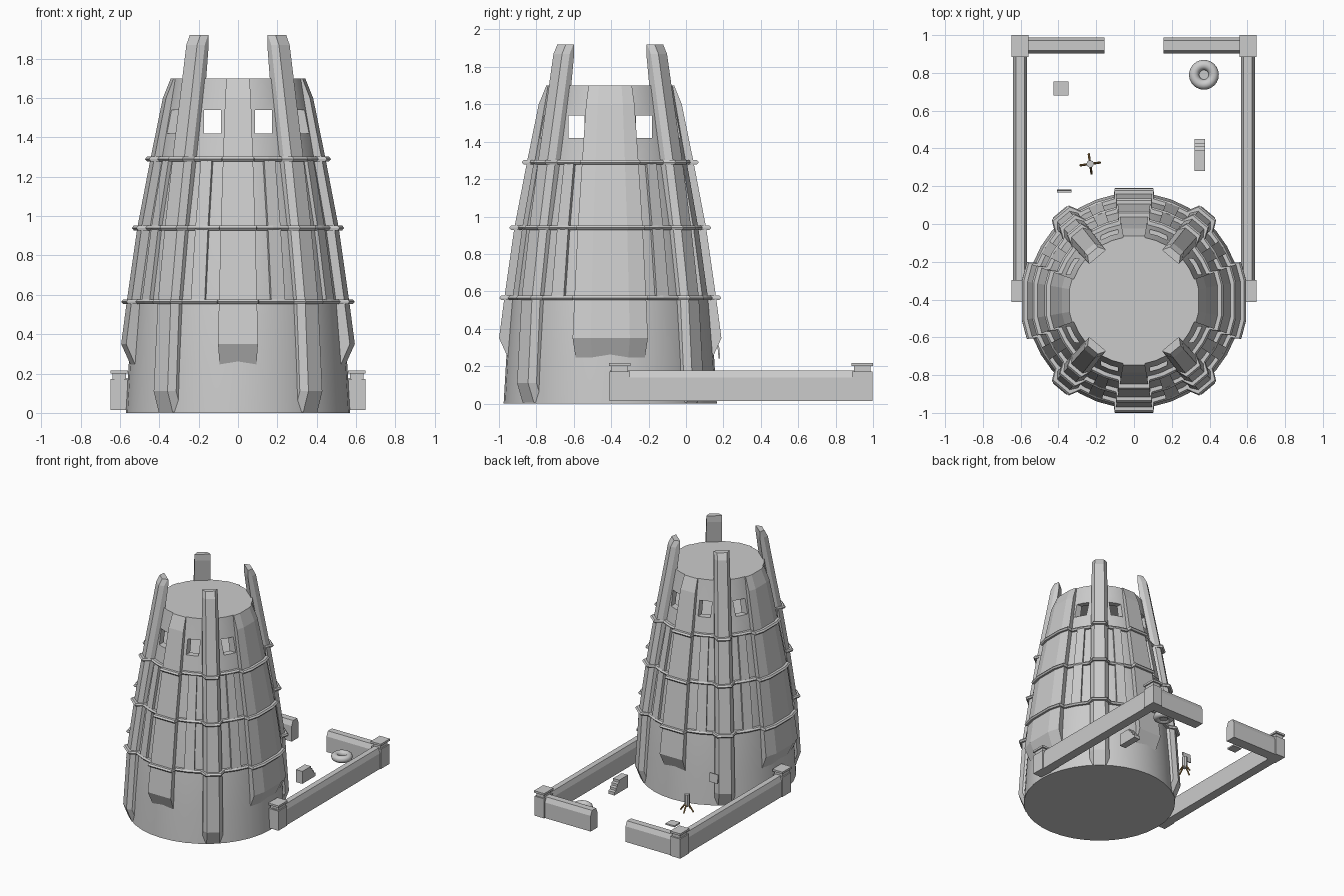
import bpy, bmesh
from math import sin, cos, radians, pi
from mathutils import Vector

if "Cube" in bpy.data.objects:
    bpy.data.objects.remove(bpy.data.objects["Cube"])

C = -0.405  # tower centre in y


def polar(a, r, z, t=0.0):
    """Point at a degrees round the tower from the front, t = sideways shift."""
    a = radians(a)
    return (r * sin(a) + t * cos(a), C - r * cos(a) + t * sin(a), z)


def loft(name, loops, wrap=False, smooth=False):
    """Skin closed loops of equal length; cap the ends, or wrap round."""
    bm = bmesh.new()
    rows = [[bm.verts.new(p) for p in lp] for lp in loops]
    n = len(rows[0])
    for i in range(len(rows) if wrap else len(rows) - 1):
        a, b = rows[i], rows[(i + 1) % len(rows)]
        for j in range(n):
            k = (j + 1) % n
            bm.faces.new((a[j], a[k], b[k], b[j]))
    if not wrap:
        bm.faces.new(rows[0][::-1])
        bm.faces.new(rows[-1])
    bmesh.ops.recalc_face_normals(bm, faces=bm.faces)
    me = bpy.data.meshes.new(name)
    bm.to_mesh(me)
    bm.free()
    ob = bpy.data.objects.new(name, me)
    bpy.context.collection.objects.link(ob)
    if smooth:
        bpy.ops.object.select_all(action='DESELECT')
        ob.select_set(True)
        bpy.context.view_layer.objects.active = ob
        bpy.ops.object.shade_smooth_by_angle(angle=radians(20))
    return ob


def box(name, x0, x1, y0, y1, z0, z1):
    return loft(name, [[(x0, y0, z), (x1, y0, z), (x1, y1, z), (x0, y1, z)] for z in (z0, z1)])


def radius(profile, z):
    for (z0, r0), (z1, r1) in zip(profile, profile[1:]):
        if z <= z1:
            return r0 + (r1 - r0) * (z - z0) / (z1 - z0)
    return profile[-1][1]


CORE = [(0, .57), (.24, .556), (.56, .53), (.94, .475), (1.29, .41), (1.6, .355), (1.7, .338)]
PANEL = [(.235, .55), (.35, .603), (.56, .575), (.94, .52), (1.29, .452), (1.6, .388), (1.7, .347)]
RIB = [(.005, .572), (.11, .612), (.56, .583), (.94, .53), (1.29, .472), (1.6, .415),
       (1.87, .366), (1.92, .34)]
RIB_ANGLES = (40, 140, 220, 320)

# tower body, hollow lookout room and windows
N = 36
core = loft("tower_body", [[polar(i * 360 / N, r, z) for i in range(N)] for z, r in CORE])
cutters = [loft("room_cutter", [[polar(i * 10, r, z) for i in range(36)]
                                for z, r in ((1.36, .345), (1.675, .305))])]
for s in (-1, 1):
    x, y = s * .13, C + s * .18
    cutters.append(box("window_cutter", x - .044, x + .044, C - .6, C + .6, 1.42, 1.54))
    cutters.append(box("window_cutter", -.6, .6, y - .042, y + .042, 1.42, 1.54))
bpy.context.view_layer.objects.active = core
for c in cutters:
    m = core.modifiers.new("cut", 'BOOLEAN')
    m.operation, m.solver, m.object = 'DIFFERENCE', 'EXACT', c
    bpy.ops.object.modifier_apply(modifier=m.name)
    bpy.data.objects.remove(c)
core.select_set(True)
bpy.ops.object.shade_smooth_by_angle(angle=radians(20))


# raised wall panels with flared skirts, on the four sides
def panel(name, mid, angles, profile, depth):
    loft(name, [[polar(mid + a, r, z) for a in angles] +
                [polar(mid + a, r - depth, z) for a in reversed(angles)] for z, r in profile])


for mid in (0, 180):
    panel("narrow_panel", mid, (-9.7, 9.7), PANEL, .055)
for mid in (90, 270):
    panel("wide_panel", mid, (-19.5, -10, 10, 19.5), PANEL, .055)

# slim pilasters in the recesses
for a in (22, 59):
    for mid in (a, 180 - a, 180 + a, 360 - a):
        panel("pilaster", mid, (-4, 4), [(z, r + .02) for z, r in CORE[2:5]], .05)

# corner ribs rising above the roof
for a in RIB_ANGLES:
    loops = []
    for z, r in RIB:
        w = .075 - .018 * z / 1.92
        ri = max(r - .08, .3)
        rm = max(r - .035, ri + .005)
        loops.append([polar(a, q, z, t) for q, t in
                      ((ri, -w), (rm, -w), (r, -w * .62), (r, w * .62), (rm, w), (ri, w))])
    loft("corner_rib", loops)


# hoops following the stepped outline
def outline(z):
    p, c, b = radius(PANEL, z), radius(CORE, z), radius(RIB, z)
    q = [(9.9, p), (11, c), (21, c), (31, c), (34.5, b), (45.5, b), (49, c), (59, c),
         (69, c), (70.3, p), (80, p)]
    half = q + [(180 - a, r) for a, r in reversed(q)]
    return half + [(360 - a, r) for a, r in reversed(half)]


for z in (.565, .94, 1.29):
    loft("hoop", [[polar(a, r + d, z + h) for d, h in
                   ((-.03, -.012), (.018, -.012), (.028, 0), (.018, .012), (-.03, .012))]
                  for a, r in outline(z)], wrap=True)

# yard walls with bevelled coping, and posts
SECTION = [(-.037, .015), (-.037, .14), (-.022, .178), (.022, .178), (.037, .14), (.037, .015)]
for s in (-1, 1):
    loft("side_wall", [[(s * .603 + u, y, z) for u, z in SECTION] for y in (-.405, .98)])
    loft("back_wall", [[(x, .945 + u * 1.15, z) for u, z in SECTION] for x in (s * .155, s * .63)])
    for y in (-.355, .942):
        x = s * .604
        for part, hx, hy, z0, z1 in (("post_base", .043, .055, .015, .172),
                                     ("post_neck", .034, .045, .172, .2),
                                     ("post_cap", .045, .058, .2, .216)):
            box(part, x - hx, x + hx, y - hy, y + hy, z0, z1)

# small steps
steps = [(.28, .055), (.45, .055)]
for i in range(4):
    steps += [(.45 - i * .02, .06 + i * .025), (.45 - i * .02, .08 + i * .025)]
steps.append((.28, .155))
loft("steps", [[(x, y, z) for y, z in steps] for x in (.32, .375)])

# round basin with floor
bpy.ops.mesh.primitive_torus_add(location=(.37, .79, .08), major_radius=.052, minor_radius=.027,
                                 major_segments=24, minor_segments=10)
bpy.context.object.name = "basin_rim"
bpy.ops.object.shade_smooth_by_angle(angle=radians(40))
bpy.ops.mesh.primitive_cylinder_add(vertices=20, radius=.045, depth=.012, location=(.37, .79, .07))
bpy.context.object.name = "basin_floor"

# flat slab in the yard and plaque on the tower
box("slab", -.425, -.348, .68, .755, .115, .127)
loft("plaque", [[(-.408, y, z), (-.332, y, z), (-.332, y + .009, z), (-.408, y + .009, z)]
                for y, z in ((.174, .24), (.168, .31))])

# stand with four splayed brown legs
wood = bpy.data.materials.new("wood")
wood.diffuse_color = (.35, .2, .06, 1)
wood.use_nodes = True
wood.node_tree.nodes["Principled BSDF"].inputs["Base Color"].default_value = wood.diffuse_color
foot = Vector((-.232, .318, 0))


def rod(name, a, b, r, mat=None):
    d = b - a
    bpy.ops.mesh.primitive_cylinder_add(vertices=8, radius=r, depth=d.length, location=(a + b) / 2)
    ob = bpy.context.object
    ob.name = name
    ob.rotation_euler = d.to_track_quat('Z', 'Y').to_euler()
    if mat:
        ob.data.materials.append(mat)


rod("stand_column", foot + Vector((0, 0, .07)), foot + Vector((0, 0, .165)), .02)
for i in range(4):
    a = radians(8) + i * pi / 2
    u = Vector((cos(a), sin(a), 0))
    rod("stand_leg", foot + u * .01 + Vector((0, 0, .09)), foot + u * .053 + Vector((0, 0, .03)), .006, wood)
